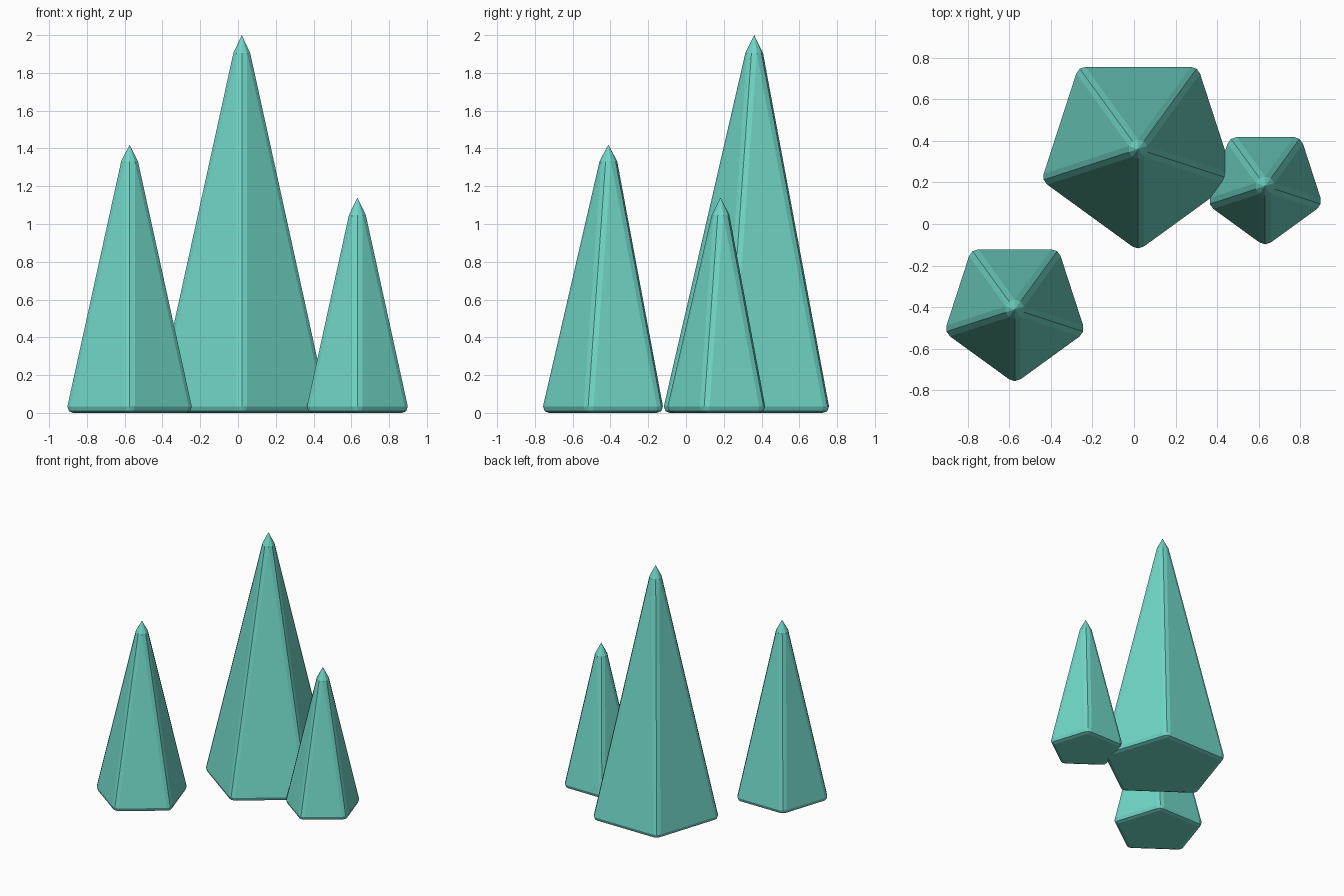
import bpy, bmesh, math

if "Cube" in bpy.data.objects:
    bpy.data.objects.remove(bpy.data.objects["Cube"])

W = 0.034                        # bevel width shared by all spikes
SLOPE = 0.1866                   # side lean: apothem lost per unit of height
T = math.tan(math.radians(36))
C = math.cos(math.radians(36))

teal = bpy.data.materials.new("teal")
teal.diffuse_color = (0.162, 0.672, 0.565, 1)
teal.use_nodes = True
teal.node_tree.nodes["Principled BSDF"].inputs["Base Color"].default_value = teal.diffuse_color


def ring(bm, apothem, w, z):
    """Pentagon with a corner at the front; each corner is a two-segment bevel."""
    verts = []
    for k in range(5):
        ang = math.radians(-90 + 72 * k)
        half = apothem * T - w                     # half of the flat side
        mid = apothem / C - 0.325 * w              # rounded corner point
        for side in (-1, 0, 1):
            if side:
                f = ang + side * math.radians(36)  # direction of the adjoining side
                x = apothem * math.cos(f) + side * half * math.sin(f)
                y = apothem * math.sin(f) - side * half * math.cos(f)
            else:
                x, y = mid * math.cos(ang), mid * math.sin(ang)
            verts.append(bm.verts.new((x, y, z)))
    return verts


def spike(name, x, y, apothem, kink_z, tip_z):
    bm = bmesh.new()
    kink_a = W / T                                 # flat sides shrink to a point here
    rings = [
        ring(bm, apothem - W, 0.0, 0.0),           # base
        ring(bm, apothem - 0.009, W * 0.8, 0.009),  # base bevel
        ring(bm, apothem, W, W),                   # foot of the sides
        ring(bm, kink_a, W, kink_z),               # top of the sides
    ]
    n = len(rings[0])
    for a, b in zip(rings, rings[1:]):
        for i in range(n):
            j = (i + 1) % n
            bm.faces.new((a[i], a[j], b[j], b[i]))
    # pointed cap and flat base
    tip = bm.verts.new((0, 0, tip_z))
    top = rings[-1]
    for i in range(n):
        bm.faces.new((top[i], top[(i + 1) % n], tip))
    bm.faces.new(rings[0][::-1])
    bmesh.ops.remove_doubles(bm, verts=bm.verts[:], dist=0.0005)
    bmesh.ops.recalc_face_normals(bm, faces=bm.faces[:])
    me = bpy.data.meshes.new(name)
    bm.to_mesh(me)
    bm.free()
    me.materials.append(teal)
    ob = bpy.data.objects.new(name, me)
    ob.location = (x, y, 0)
    bpy.context.collection.objects.link(ob)


# name, centre, apothem at the foot, height of the cap, tip height
for name, x, y, a, tip in (
    ("large_crystal", 0.02, 0.361, 0.396, 2.0),
    ("medium_crystal", -0.574, -0.411, 0.289, 1.42),
    ("small_crystal", 0.632, 0.183, 0.236, 1.14),
):
    spike(name, x, y, a, W + (a - W / T) / SLOPE, tip)
